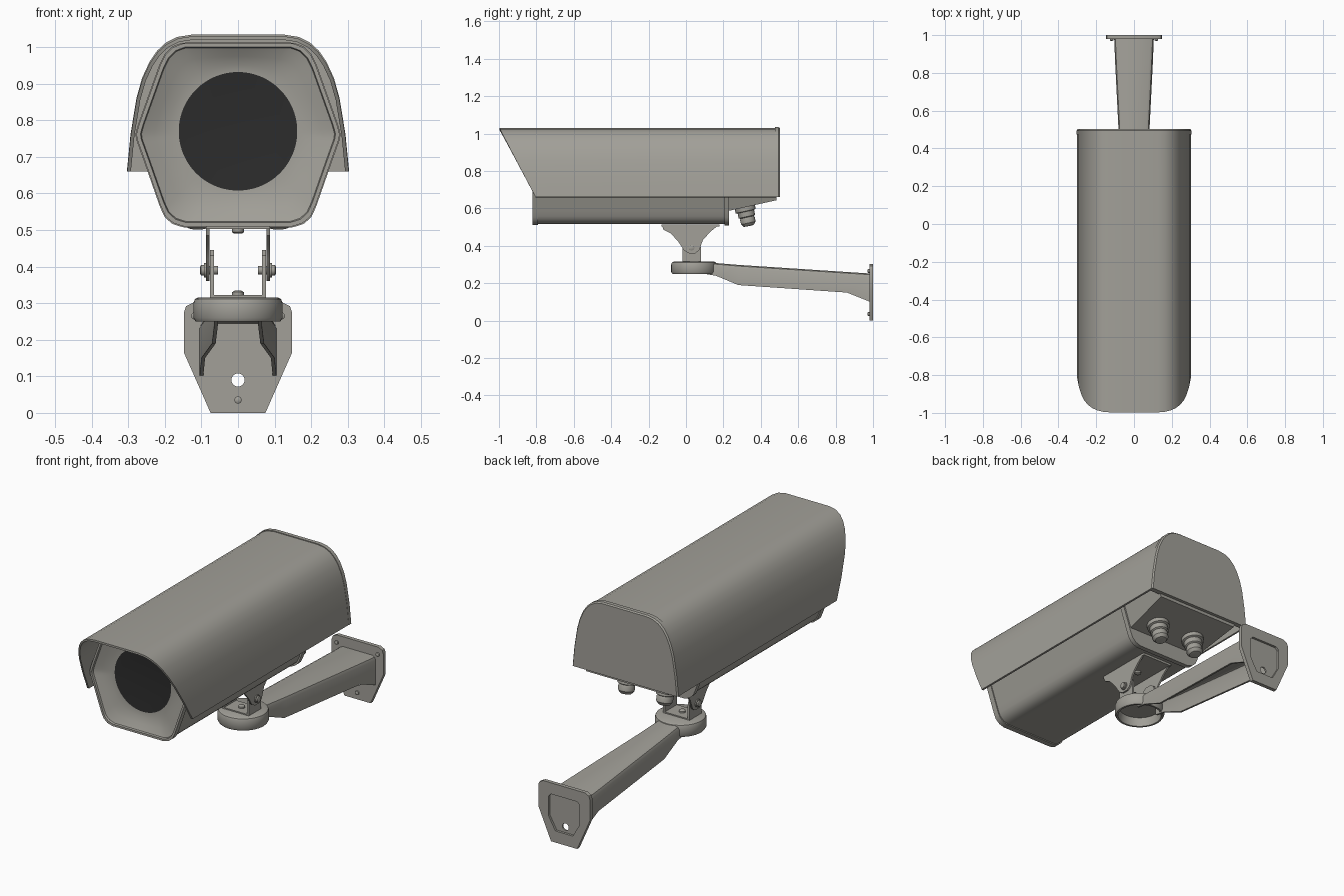
import bpy, bmesh, math
from mathutils import Vector
from mathutils.geometry import intersect_line_line_2d

if "Cube" in bpy.data.objects:
    bpy.data.objects.remove(bpy.data.objects["Cube"])


def material(name, rgb):
    m = bpy.data.materials.new(name)
    m.use_nodes = True
    m.diffuse_color = (*rgb, 1)
    bsdf = next(n for n in m.node_tree.nodes if n.type == 'BSDF_PRINCIPLED')
    bsdf.inputs["Base Color"].default_value = (*rgb, 1)
    return m


GREY = material("warm grey metal", (0.36, 0.35, 0.315))
BLACK = material("black glass", (0.025, 0.025, 0.025))


def finish(name, bm, mats=(GREY,), thickness=0, angle=35):
    """Turn a bmesh into a shaded object, optionally giving a sheet thickness."""
    bmesh.ops.recalc_face_normals(bm, faces=bm.faces)
    me = bpy.data.meshes.new(name)
    bm.to_mesh(me)
    bm.free()
    ob = bpy.data.objects.new(name, me)
    bpy.context.collection.objects.link(ob)
    for m in mats:
        me.materials.append(m)
    bpy.ops.object.select_all(action='DESELECT')
    ob.select_set(True)
    bpy.context.view_layer.objects.active = ob
    if thickness:
        mod = ob.modifiers.new("thickness", 'SOLIDIFY')
        mod.thickness, mod.offset = thickness, 0
        bpy.ops.object.modifier_apply(modifier=mod.name)
    bpy.ops.object.shade_smooth_by_angle(angle=math.radians(angle))
    return ob


def loft(rings, closed=True, caps=True):
    """Skin a list of equal-length point rings."""
    bm = bmesh.new()
    rows = [[bm.verts.new(p) for p in r] for r in rings]
    n = len(rows[0])
    for a, b in zip(rows, rows[1:]):
        for i in range(n if closed else n - 1):
            j = (i + 1) % n
            bm.faces.new((a[i], a[j], b[j], b[i]))
    if caps:
        bm.faces.new(rows[0])
        bm.faces.new(rows[-1])
    return bm


def lathe(name, profile, loc, rot=(0, 0, 0), n=32):
    rings = [[(r * math.cos(math.tau * i / n), r * math.sin(math.tau * i / n), z)
              for i in range(n)] for r, z in profile]
    ob = finish(name, loft(rings))
    ob.location, ob.rotation_euler = loc, rot
    return ob


def prism(name, outline, axis, lo, hi):
    """Extrude a 2D outline along x (outline is y,z), y (x,z) or z (x,y)."""
    def place(p, d):
        v = list(p)
        v.insert(axis, d)
        return v
    return finish(name, loft([[place(p, d) for p in outline] for d in (lo, hi)]))


def mirrored(half):
    return half + [(-x, z) for x, z in reversed(half) if x > 0]


# Housing cross-section, resampled by angle so it can blend into the round lens
N, MID = 128, Vector((0, 0.77))
HALF = [(0.15, 1.01), (0.178, 1.0), (0.198, 0.98), (0.213, 0.95), (0.272, 0.785),
        (0.279, 0.757), (0.255, 0.69), (0.213, 0.57), (0.2, 0.54), (0.18, 0.52),
        (0.15, 0.51)]
OUTLINE = [Vector(p) for p in mirrored(HALF)]
DIRS = [Vector((math.cos(a), math.sin(a)))
        for a in (math.tau * (i + 0.5) / N for i in range(N))]


def reach(d):
    for a, b in zip(OUTLINE, OUTLINE[1:] + OUTLINE[:1]):
        hit = intersect_line_line_2d(MID, MID + d, a, b)
        if hit:
            return (hit - MID).length
    return 0.25


REACH = [reach(d) for d in DIRS]


def section(y, scale, blend=0, radius=0.162):
    out = []
    for d, r in zip(DIRS, REACH):
        p = MID + d * (r * scale * (1 - blend) + radius * blend)
        out.append((p.x, y, p.y))
    return out


# Housing with dished front and black lens
bm = loft([section(0.22, 0.98), section(-0.79, 0.98), section(-0.79, 1), section(-0.82, 1),
           section(-0.82, 0.96), section(-0.81, 0.95), section(-0.795, 0.95, 0.35),
           section(-0.784, 0.95, 0.7), section(-0.78, 0.95, 1)])
bm.faces.ensure_lookup_table()
bm.faces[-1].material_index = 1
finish("housing", bm, (GREY, BLACK))
finish("housing_rear_flange", loft([section(0.205, 1.01), section(0.23, 1.01)]))

# Rear housing with sloping underside
bm = loft([section(0.22, 0.98), section(0.485, 0.98)])
bmesh.ops.bisect_plane(bm, geom=bm.verts[:] + bm.edges[:] + bm.faces[:],
                       plane_co=(0, 0.22, 0.585), plane_no=(0, 0.06, -0.27),
                       clear_outer=True)
bmesh.ops.holes_fill(bm, edges=[e for e in bm.edges if e.is_boundary])
finish("rear_housing", bm)

# Sunshade, cut back at a slant in front
SHADE = [(0.298, 0.66), (0.288, 0.76), (0.272, 0.857), (0.257, 0.91), (0.237, 0.953),
         (0.217, 0.982), (0.193, 1.004), (0.163, 1.019), (0.125, 1.025)]
ARCH = mirrored(SHADE)


def arch(y, sx=1, sz=1):
    return [(x * sx, y, 0.66 + (z - 0.66) * sz) for x, z in ARCH]


bm = loft([arch(-1), arch(0.485)], closed=False, caps=False)
bmesh.ops.bisect_plane(bm, geom=bm.verts[:] + bm.edges[:] + bm.faces[:],
                       plane_co=(0, -1, 1.03), plane_no=(0, -0.34, -0.18),
                       clear_outer=True)
finish("sunshade", bm, thickness=0.01)
finish("sunshade_rear_cap", loft([arch(0.475, 1.02, 1.025), arch(0.495, 1.02, 1.025),
                                  arch(0.502, 1, 1.01)]))

# Cable glands under the rear
GLAND = [(0.055, 0.015), (0.055, -0.02), (0.045, -0.023), (0.045, -0.05), (0.037, -0.054),
         (0.04, -0.062), (0.04, -0.085), (0.028, -0.1), (0.014, -0.102)]
for side, s in (("left", 1), ("right", -1)):
    lathe(side + "_cable_gland", GLAND, (s * 0.11, 0.315, 0.605), (math.radians(12.5), 0, 0))

# Tilting bracket between housing and arm
EAR = [(-0.13, 0.515), (-0.12, 0.485), (-0.08, 0.465), (-0.04, 0.42), (-0.01, 0.375),
       (0.015, 0.36), (0.05, 0.36), (0.07, 0.375), (0.09, 0.43), (0.13, 0.475), (0.18, 0.515)]
FORK = [(-0.02, 0.315), (0.08, 0.315), (0.08, 0.39), (0.07, 0.43), (0.05, 0.445),
        (0.01, 0.445), (-0.01, 0.43), (-0.02, 0.39)]
PIN = [(0.012, -0.02), (0.012, 0.012), (0.02, 0.012), (0.02, 0.018), (0.015, 0.018),
       (0.015, 0.026), (0.008, 0.029)]
for side, s in (("left", 1), ("right", -1)):
    prism(side + "_upper_bracket_ear", EAR, 0, s * 0.078, s * 0.087)
    prism(side + "_lower_bracket_ear", FORK, 0, s * 0.066, s * 0.076)
    lathe(side + "_pivot_bolt", PIN, (s * 0.075, 0.03, 0.39), (0, s * math.pi / 2, 0), 16)


def box(x, y0, y1):
    return [(-x, y0), (x, y0), (x, y1), (-x, y1)]


prism("upper_bracket_base", box(0.087, -0.13, 0.18), 2, 0.503, 0.514)
prism("lower_bracket_base", box(0.076, -0.02, 0.08), 2, 0.312, 0.322)
BOLT = [(0.016, 0), (0.016, 0.01), (0.01, 0.014)]
lathe("upper_bracket_bolt", BOLT, (0, 0.03, 0.504), (math.pi, 0, 0), 16)
lathe("lower_bracket_bolt", BOLT, (0, 0.03, 0.32), n=16)

# Hollow round mount at the end of the arm
lathe("round_mount", [(0.1, 0.295), (0.106, 0.25), (0.116, 0.25), (0.122, 0.26),
                      (0.122, 0.3), (0.118, 0.311), (0.108, 0.316)], (0, 0.043, 0), n=48)

# Open-bottomed arm running back to the wall
STATIONS = [(0.1, 0.306, 0.25, 0.06), (0.16, 0.303, 0.24, 0.06), (0.28, 0.293, 0.19, 0.066),
            (0.86, 0.255, 0.15, 0.095), (0.985, 0.247, 0.1, 0.1)]
rings = []
for y, top, low, w in STATIONS:
    half = [(w, low), (w, top - 0.016), (w - 0.005, top - 0.005), (w - 0.016, top)]
    rings.append([(x, y, z) for x, z in mirrored(half)])
finish("arm", loft(rings, closed=False, caps=False), thickness=0.01)

# Wall plate with rear pocket and cable hole
PLATE = mirrored([(0.075, 0), (0.148, 0.165), (0.148, 0.275), (0.142, 0.292), (0.12, 0.303)])
plate = prism("wall_plate", PLATE, 1, 0.98, 1.0)
pocket = prism("pocket_cutter", mirrored([(0.05, 0.06), (0.09, 0.13), (0.09, 0.23),
                                          (0.075, 0.245)]), 1, 0.988, 1.05)
hole = lathe("hole_cutter", [(0.018, -0.1), (0.018, 0.1)], (0, 0.99, 0.09),
             (math.pi / 2, 0, 0), 24)
bpy.context.view_layer.update()
bpy.ops.object.select_all(action='DESELECT')
plate.select_set(True)
bpy.context.view_layer.objects.active = plate
for cutter in (pocket, hole):
    mod = plate.modifiers.new("cut", 'BOOLEAN')
    mod.operation, mod.solver, mod.object = 'DIFFERENCE', 'EXACT', cutter
    bpy.ops.object.modifier_apply(modifier=mod.name)
for cutter in (pocket, hole):
    bpy.data.objects.remove(cutter)
bpy.ops.object.shade_smooth_by_angle(angle=math.radians(35))

# Wall plate screws
for name, x, z in (("left", 0.118, 0.265), ("right", -0.118, 0.265), ("lower", 0, 0.035)):
    lathe(name + "_wall_screw", [(0.01, 0), (0.01, 0.008), (0.005, 0.011)],
          (x, 0.981, z), (math.pi / 2, 0, 0), 16)
